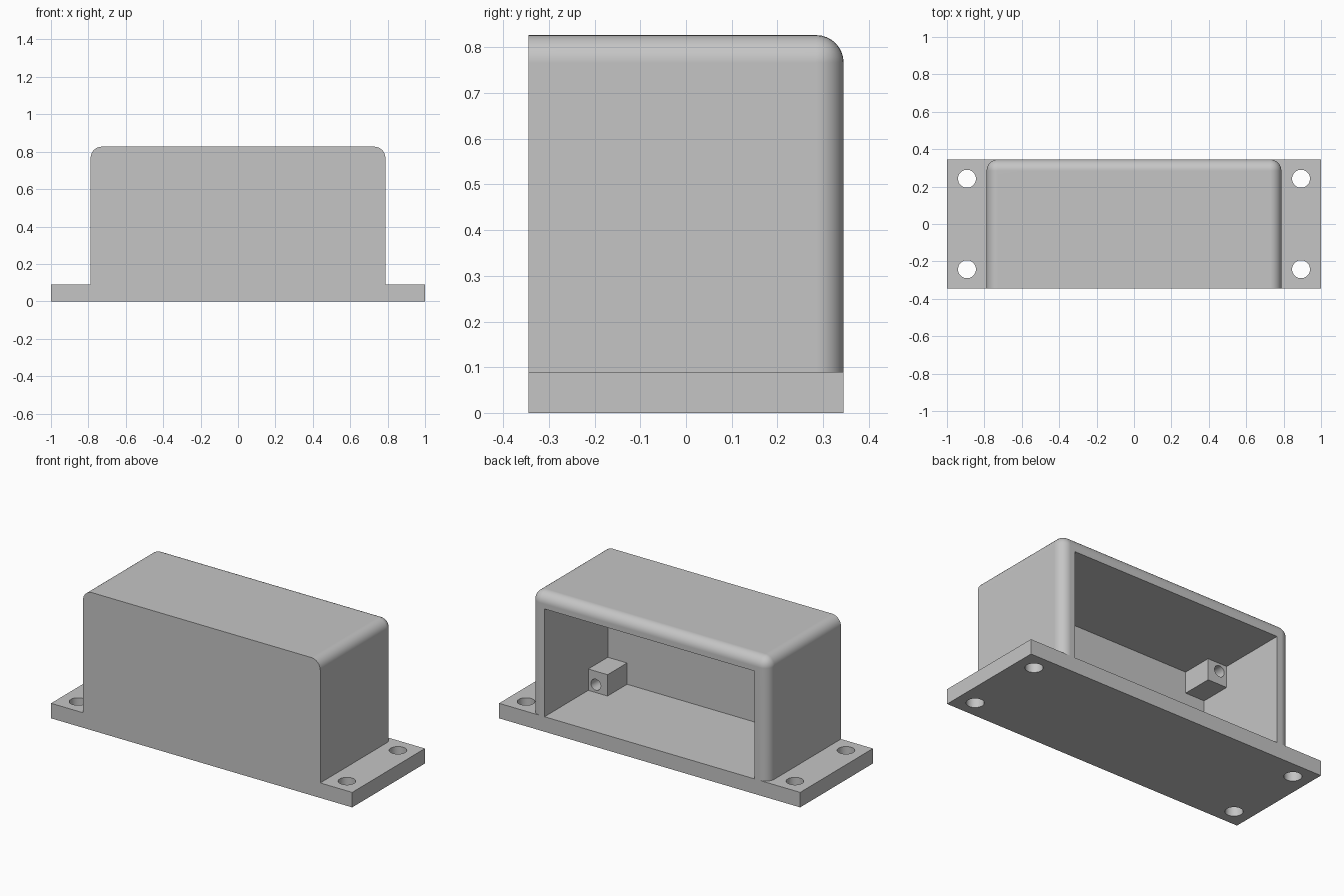
import bpy
import bmesh
from math import radians
from mathutils import Matrix, Vector

if "Cube" in bpy.data.objects:
    bpy.data.objects.remove(bpy.data.objects["Cube"], do_unlink=True)

DEPTH, BASE_H, HEIGHT = 0.345, 0.09, 0.827   # half depth, flange height, total height
BODY_X, WALL, ROUND = 0.788, 0.09, 0.06
CAV_X, CAV_TOP, CAV_Y = BODY_X - WALL, HEIGHT - WALL, WALL - DEPTH

grey = bpy.data.materials.new("light_grey")
grey.use_nodes = True
colour = (0.56, 0.56, 0.56, 1)
grey.diffuse_color = colour
grey.node_tree.nodes["Principled BSDF"].inputs["Base Color"].default_value = colour


def finish(name, bm):
    mesh = bpy.data.meshes.new(name)
    bm.to_mesh(mesh)
    bm.free()
    ob = bpy.data.objects.new(name, mesh)
    bpy.context.collection.objects.link(ob)
    return ob


def box(name, low, high, round_rule=None):
    """Box between two corners; edges whose midpoint passes the rule are rounded."""
    low, high = Vector(low), Vector(high)
    bm = bmesh.new()
    bmesh.ops.create_cube(bm, size=1)
    for v in bm.verts:
        v.co = (low + high) / 2 + v.co * (high - low)
    if round_rule:
        edges = [e for e in bm.edges
                 if round_rule((e.verts[0].co + e.verts[1].co) / 2)]
        bmesh.ops.bevel(bm, geom=edges, offset=ROUND, segments=8,
                        profile=0.5, affect='EDGES')
    return finish(name, bm)


def cylinder(name, centre, radius, length, along_y=False):
    bm = bmesh.new()
    turn = Matrix.Rotation(radians(90 if along_y else 0), 4, 'X')
    bmesh.ops.create_cone(bm, cap_ends=True, segments=40, radius1=radius,
                          radius2=radius, depth=length,
                          matrix=Matrix.Translation(centre) @ turn)
    return finish(name, bm)


def combine(target, other, operation):
    """Apply a boolean and remove the helper."""
    other.hide_render = True
    mod = target.modifiers.new(operation, 'BOOLEAN')
    mod.operation, mod.object, mod.solver = operation, other, 'EXACT'
    bpy.context.view_layer.objects.active = target
    bpy.ops.object.modifier_apply(modifier=mod.name)
    bpy.data.objects.remove(other, do_unlink=True)


# Mounting flange and the rounded body rising from it
housing = box("housing", (-1, -DEPTH, 0), (1, DEPTH, BASE_H))
housing.data.materials.append(grey)


def rounded(mid):
    side, top = abs(mid.x) > BODY_X - 0.01, mid.z > HEIGHT - 0.01
    back = mid.y > DEPTH - 0.01
    return (side and top) or (back and (side or top))


combine(housing, box("body", (-BODY_X, -DEPTH, 0.04), (BODY_X, DEPTH, HEIGHT),
                     rounded), 'UNION')

# Cavity open at the back
combine(housing, box("cavity", (-CAV_X, CAV_Y, BASE_H), (CAV_X, 0.5, CAV_TOP)),
        'DIFFERENCE')

# Screw bosses in the inner corners, each with a blind hole
BOSS, BOSS_END, SUNK = 0.128, -0.07, 0.03
for sx in (-1, 1):
    for corner_z, sz in ((BASE_H, 1), (CAV_TOP, -1)):
        xs = sorted((sx * (CAV_X + SUNK), sx * (CAV_X - BOSS)))
        zs = sorted((corner_z - sz * SUNK, corner_z + sz * BOSS))
        combine(housing, box("boss", (xs[0], CAV_Y - SUNK, zs[0]),
                             (xs[1], BOSS_END, zs[1])), 'UNION')
        combine(housing, cylinder("screw_hole",
                                  (sx * (CAV_X - 0.05), -0.15, corner_z + sz * 0.047),
                                  0.033, 0.2, True), 'DIFFERENCE')

# Flange mounting holes
for sx in (-1, 1):
    for sy in (-1, 1):
        combine(housing, cylinder("mount_hole", (sx * 0.893, sy * 0.242, 0.05),
                                  0.048, 0.3), 'DIFFERENCE')

# Smooth roundings with flat panels
bpy.ops.object.select_all(action='DESELECT')
housing.select_set(True)
bpy.context.view_layer.objects.active = housing
bpy.ops.object.shade_smooth_by_angle(angle=radians(30))
weighted = housing.modifiers.new("flat_panels", 'WEIGHTED_NORMAL')
weighted.keep_sharp = True
